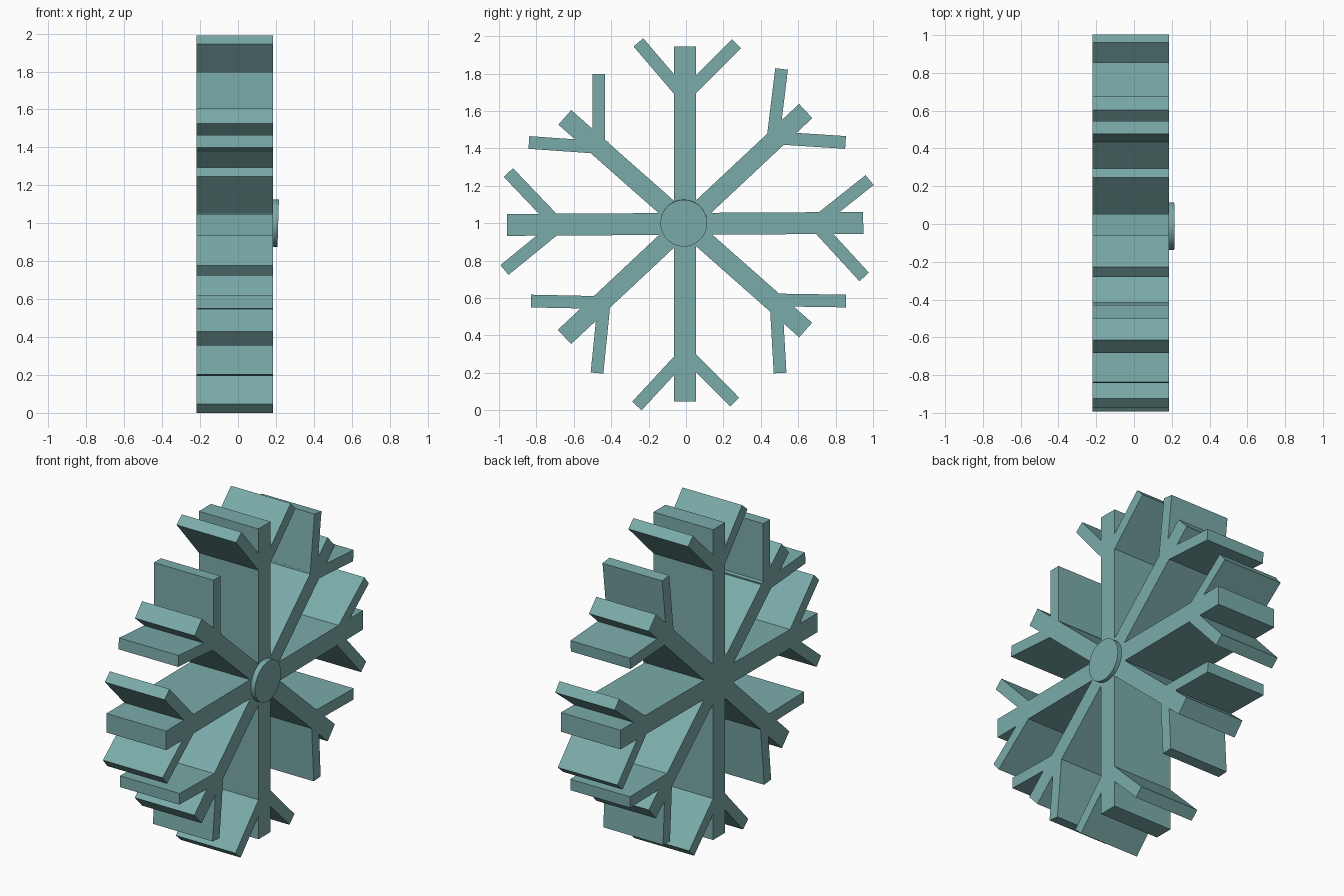
import bpy, math

if "Cube" in bpy.data.objects:
    bpy.data.objects.remove(bpy.data.objects["Cube"])

X_MID, DEPTH = -0.018, 0.404   # thickness runs along x
ARM_W, TWIG_W = 0.117, 0.068
Y_FIT = 1.006

teal = bpy.data.materials.new("teal")
teal.diffuse_color = (0.195, 0.41, 0.40, 1)
teal.use_nodes = True
teal.node_tree.nodes["Principled BSDF"].inputs["Base Color"].default_value = teal.diffuse_color


def bar(name, p, q, width):
    """Square-ended bar between two (y, z) points."""
    p, q = (p[0] * Y_FIT, p[1]), (q[0] * Y_FIT, q[1])
    dy, dz = q[0] - p[0], q[1] - p[1]
    bpy.ops.mesh.primitive_cube_add(
        size=1, location=(X_MID, (p[0] + q[0]) / 2, (p[1] + q[1]) / 2))
    ob = bpy.context.object
    ob.name = name
    ob.scale = (DEPTH, math.hypot(dy, dz), width)
    ob.rotation_euler = (math.atan2(dz, dy), 0, 0)
    bpy.ops.object.transform_apply(location=False, rotation=False, scale=True)
    ob.data.materials.append(teal)


# Four full-length arms crossing at the hub
bar("arm_vertical", (-0.006, 0.05), (-0.006, 1.95), ARM_W)
bar("arm_horizontal", (-0.952, 0.995), (0.942, 1.006), ARM_W)
bar("arm_diagonal_rising", (-0.646, 0.396), (0.636, 1.604), 0.104)
bar("arm_diagonal_falling", (-0.644, 1.57), (0.636, 0.433), 0.104)

# Pairs of side twigs near each arm tip: base point, tip point
twigs = {
    "top": [((-0.01, 1.685), (-0.253, 1.971)), ((-0.01, 1.683), (0.269, 1.963))],
    "top_right": [((0.463, 1.46), (0.508, 1.829)), ((0.431, 1.463), (0.848, 1.436))],
    "right": [((0.694, 1.01), (0.976, 1.235)), ((0.684, 1.005), (0.947, 0.717))],
    "bottom_right": [((0.47, 0.594), (0.851, 0.588)), ((0.479, 0.575), (0.5, 0.203))],
    "bottom": [((-0.01, 0.318), (0.258, 0.048)), ((-0.01, 0.30), (-0.261, 0.027))],
    "bottom_left": [((-0.45, 0.58), (-0.824, 0.588)), ((-0.436, 0.572), (-0.473, 0.203))],
    "left": [((-0.683, 1.0), (-0.944, 1.275)), ((-0.665, 1.0), (-0.965, 0.754))],
    "top_left": [((-0.463, 1.437), (-0.463, 1.802)), ((-0.415, 1.406), (-0.835, 1.436))],
}
for where, pair in twigs.items():
    for i, (base, tip) in enumerate(pair, 1):
        bar(f"twig_{where}_{i}", base, tip, TWIG_W)

# Slightly tilted hub disc on the +x face
bpy.ops.mesh.primitive_cylinder_add(
    vertices=64, radius=0.125, depth=0.05,
    location=(0.187, -0.012, 1.005), rotation=(0, math.pi / 2 + 0.03, 0))
hub = bpy.context.object
hub.name = "hub_disc"
hub.data.materials.append(teal)
bpy.ops.object.shade_smooth_by_angle()

# Stand on z = 0
obs = list(bpy.context.scene.objects)
bpy.context.view_layer.update()
drop = min((o.matrix_world @ v.co).z for o in obs for v in o.data.vertices)
for o in obs:
    o.location.z -= drop
